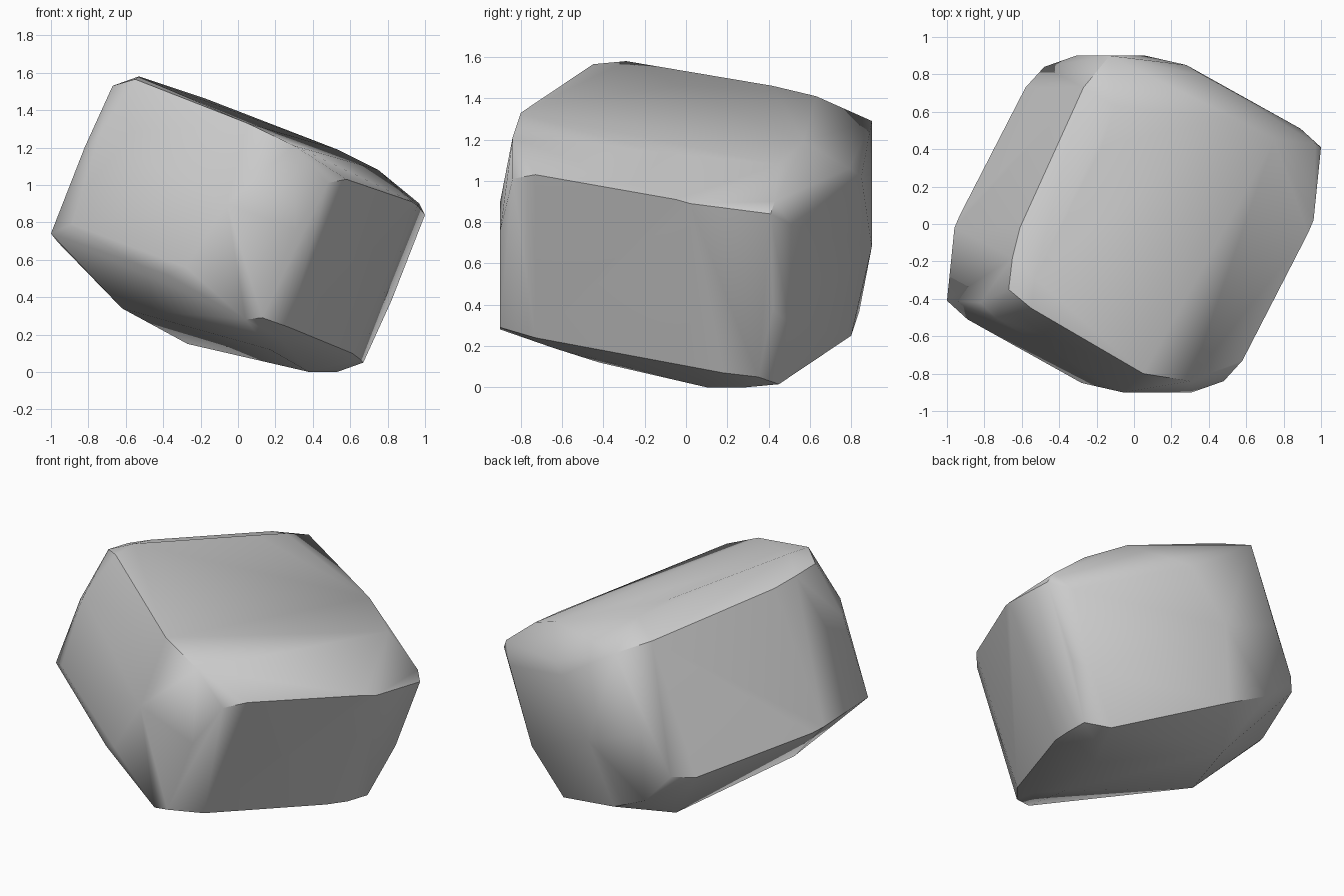
import bpy, bmesh
from mathutils import Vector

if "Cube" in bpy.data.objects:
    bpy.data.objects.remove(bpy.data.objects["Cube"])

MID = 0.79  # height of the block's centre

# Rim points of the tilted block, relative to its centre.
# Each is also mirrored through the centre.
rim = [
    # right-hand back corner and upright edge
    (1.0, 0.41, 0.05), (0.89, 0.51, 0.0), (0.82, 0.42, -0.41), (0.74, 0.5, -0.48),
    # right side, upper edge
    (0.58, -0.73, 0.24), (0.48, -0.84, 0.22), (0.93, -0.05, 0.12), (0.96, 0.02, 0.10),
    # right side, lower edge
    (0.61, 0.02, -0.69), (0.65, 0.18, -0.72), (0.27, -0.73, -0.55),
    # front right upright edge
    (0.31, -0.90, -0.03), (0.13, -0.90, -0.50), (-0.06, -0.90, 0.11),
    # front side, upper edge
    (0.05, -0.80, 0.54), (0.30, -0.84, 0.42),
    # upper left corner
    (-0.53, -0.29, 0.79), (-0.55, -0.45, 0.775), (-0.67, -0.35, 0.74),
    # front side, lower edge
    (-0.28, -0.85, -0.23), (-0.38, -0.79, -0.27),
    # top left edge
    (-0.17, 0.42, 0.67),
]
# Points on one side only: top back edge, then the fuller underside
single = [
    (-0.10, 0.63, 0.62), (0.53, 0.57, 0.40), (0.75, 0.45, 0.29), (0.97, 0.43, 0.11),
    (0.38, 0.10, -0.79), (-0.27, 0.485, -0.64), (-0.62, -0.21, -0.45),
    (0.21, -0.64, -0.60), (0.04, -0.90, -0.51),
]

bm = bmesh.new()
for p in rim:
    for sign in (1, -1):
        bm.verts.new(Vector(p) * sign)
for p in single:
    bm.verts.new(p)

# Wrap the points in one convex stone
hull = bmesh.ops.convex_hull(bm, input=bm.verts[:])
loose = {g for g in hull['geom_interior'] if isinstance(g, bmesh.types.BMVert)}
bmesh.ops.delete(bm, geom=list(loose), context='VERTS')
bmesh.ops.dissolve_limit(bm, angle_limit=0.05, verts=bm.verts[:], edges=bm.edges[:])
bmesh.ops.recalc_face_normals(bm, faces=bm.faces[:])
bmesh.ops.translate(bm, vec=(0, 0, MID), verts=bm.verts[:])

mesh = bpy.data.meshes.new("stone_block")
bm.to_mesh(mesh)
bm.free()
stone = bpy.data.objects.new("stone_block", mesh)
bpy.context.collection.objects.link(stone)
bpy.context.view_layer.objects.active = stone
stone.select_set(True)
bpy.ops.object.shade_smooth_by_angle(angle=0.75)
